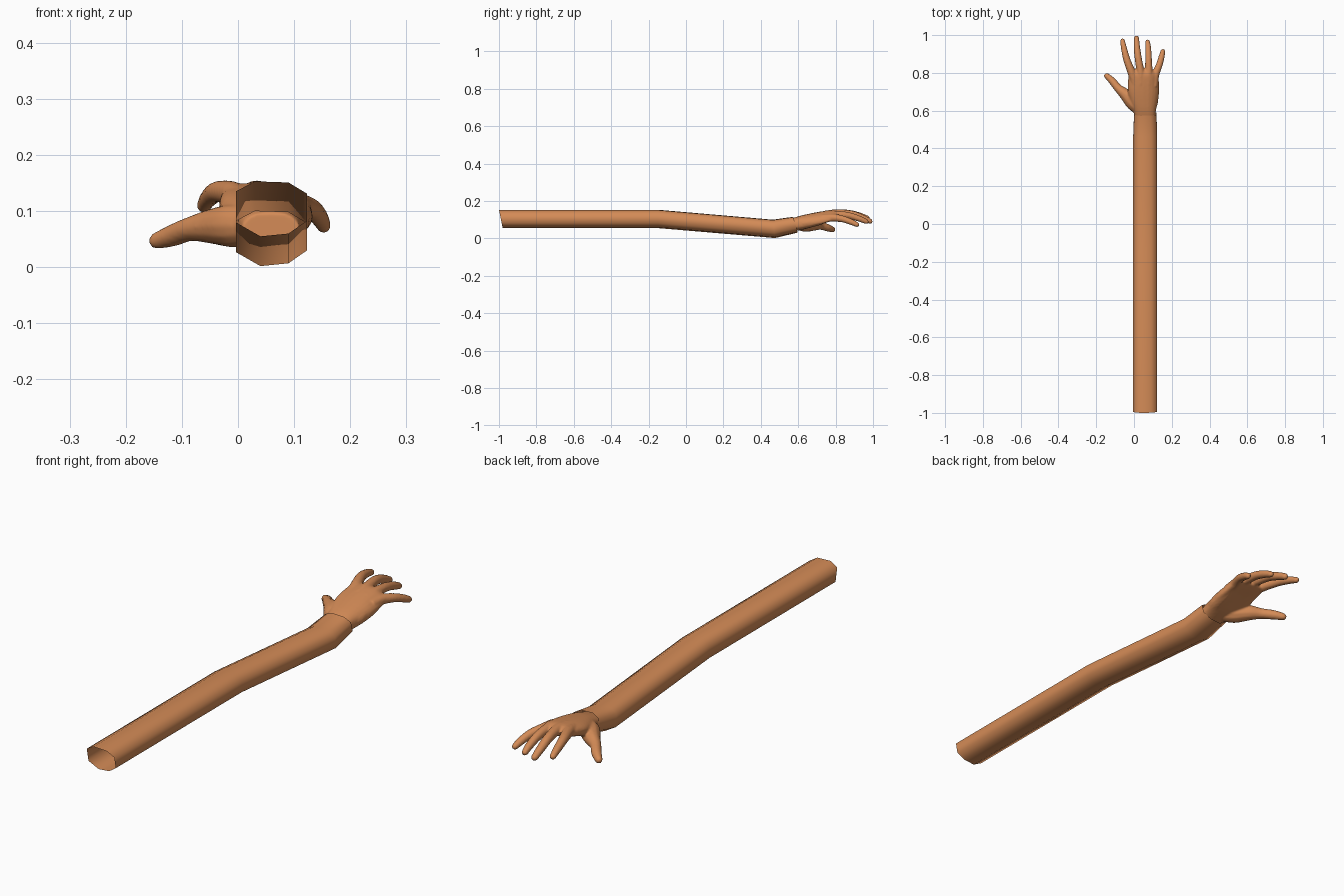
import bpy, bmesh, math
from mathutils import Vector

if "Cube" in bpy.data.objects:
    bpy.data.objects.remove(bpy.data.objects["Cube"])

skin = bpy.data.materials.new("skin")
skin.diffuse_color = (0.66, 0.26, 0.095, 1)
skin.use_nodes = True
skin.node_tree.nodes["Principled BSDF"].inputs["Base Color"].default_value = skin.diffuse_color


def finish(bm, name):
    bmesh.ops.recalc_face_normals(bm, faces=bm.faces)
    mesh = bpy.data.meshes.new(name)
    bm.to_mesh(mesh)
    bm.free()
    mesh.materials.append(skin)
    for p in mesh.polygons:
        p.use_smooth = True
    ob = bpy.data.objects.new(name, mesh)
    bpy.context.collection.objects.link(ob)
    return ob


def loft(bm, rings, caps):
    """Skin a list of point rings with quads."""
    loops = [[bm.verts.new(p) for p in r] for r in rings]
    n = len(loops[0])
    for a, b in zip(loops, loops[1:]):
        for i in range(n):
            j = (i + 1) % n
            bm.faces.new((a[i], a[j], b[j], b[i]))
    if caps:
        bm.faces.new(loops[0])
        bm.faces.new(loops[-1])


def spline(pts, steps=5):
    """Catmull-Rom resampling of tuples."""
    vs = [Vector(p) for p in pts]
    vs = [2 * vs[0] - vs[1]] + vs + [2 * vs[-1] - vs[-2]]
    out = []
    for k in range(1, len(vs) - 2):
        a, b, c, d = vs[k - 1:k + 3]
        for s in range(steps):
            t = s / steps
            out.append(0.5 * (2 * b + (c - a) * t + (2 * a - 5 * b + 4 * c - d) * t * t
                              + (3 * b - a - 3 * c + d) * t ** 3))
    return out + [vs[-2]]


def digit(bm, path):
    """Rounded finger along points (x, y, z, radius)."""
    pts = spline(path)
    rings = []
    for i, p in enumerate(pts):
        c = p.xyz
        d = (pts[min(i + 1, len(pts) - 1)].xyz - pts[max(i - 1, 0)].xyz).normalized()
        u = d.cross(Vector((0, 0, 1))).normalized()
        v = u.cross(d)
        rings.append([c + p.w * (math.cos(t) * u + math.sin(t) * v)
                      for t in (k * math.tau / 12 for k in range(12))])
    # domed fingertip
    r = pts[-1].w
    tip = rings[-1]
    for f, h in ((0.8, 0.5), (0.4, 0.85)):
        rings.append([c + (q - c) * f + d * r * h for q in tip])
    loft(bm, rings, True)


# Arm: open octagonal tube bent at the elbow and wrist
profile = [(-.064, .03), (-.03, .048), (.03, .046), (.063, .026),
           (.063, -.022), (.03, -.045), (-.02, -.05), (-.064, -.025)]
# stations: y, centre z, width scale, height scale, shear of y with height
stations = [(-.99, .105, 1, 1, -.2), (-.15, .105, 1, 1, 0),
            (.47, .052, 1, 1, -.12), (.585, .074, .93, .86, -.25)]
bm = bmesh.new()
loft(bm, [[(.06 + px * sx, y + pz * shear, z + pz * sz) for px, pz in profile]
          for y, z, sx, sz, shear in stations], False)
arm = finish(bm, "arm")

# Palm: flattened sections (y, centre x, half width, centre z, half height)
bm = bmesh.new()
palm = [(.54, .058, .052, .064, .034), (.60, .056, .060, .080, .038),
        (.65, .052, .074, .092, .038), (.70, .050, .083, .106, .034),
        (.75, .050, .082, .119, .029), (.79, .050, .079, .127, .024),
        (.815, .050, .070, .128, .015)]
rings = []
for y, x, w, z, h in spline(palm, 3):
    ring = []
    for k in range(24):
        c, s = math.cos(k * math.tau / 24), math.sin(k * math.tau / 24)
        px = math.copysign(abs(c) ** .8, c)
        # the back of the hand drops toward the little finger side
        drop = .022 * max(0, px) ** 2 * min(1, max(0, (y - .58) / .15))
        ring.append((x + w * px, y, z + h * math.copysign(abs(s) ** .8, s) - drop))
    rings.append(ring)
loft(bm, rings, True)

# Fingers: index, middle, ring, little
digit(bm, [(.005, .74, .122, .022), (-.012, .80, .132, .022), (-.038, .87, .134, .019),
           (-.053, .93, .122, .016), (-.061, .97, .109, .013)])
digit(bm, [(.037, .74, .126, .022), (.035, .80, .134, .021), (.022, .88, .131, .019),
           (.015, .94, .112, .017), (.013, .985, .091, .014)])
digit(bm, [(.075, .74, .122, .022), (.078, .80, .127, .021), (.077, .87, .122, .018),
           (.075, .93, .104, .016), (.072, .965, .089, .013)])
digit(bm, [(.105, .73, .108, .022), (.113, .79, .110, .021), (.133, .84, .103, .018),
           (.146, .885, .087, .016), (.153, .915, .073, .013)])

# Thumb with a fleshy base under the palm
digit(bm, [(.035, .60, .074, .030), (-.004, .64, .074, .039), (-.045, .685, .073, .032),
           (-.085, .72, .068, .022), (-.115, .757, .057, .020), (-.145, .785, .047, .015)])

# Heel of the hand below the little finger
digit(bm, [(.085, .60, .074, .026), (.100, .65, .083, .028), (.105, .70, .091, .024),
           (.106, .75, .103, .018)])

# Fuse the hand into one smooth skin
hand = finish(bm, "hand")
remesh = hand.modifiers.new("fuse", "REMESH")
remesh.mode = "VOXEL"
remesh.voxel_size = .0045
remesh.use_smooth_shade = True
smooth = hand.modifiers.new("soften", "SMOOTH")
smooth.factor = .5
smooth.iterations = 4
